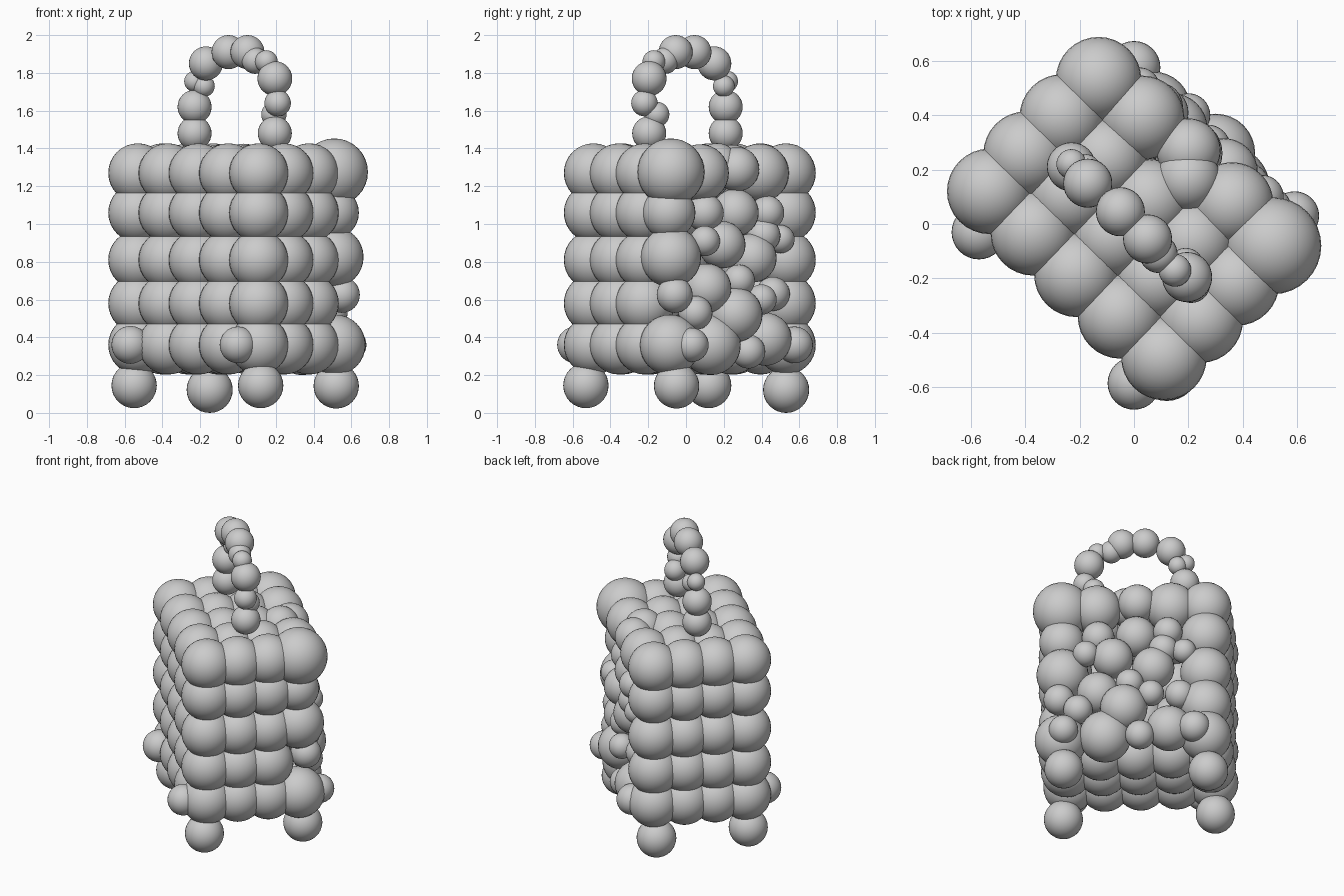
import bpy, bmesh
from mathutils import Matrix, Vector


def ball_cluster(name, balls):
    """One smooth object made of overlapping balls given as (x, y, z, radius)."""
    bm = bmesh.new()
    for x, y, z, r in balls:
        bmesh.ops.create_uvsphere(bm, u_segments=32, v_segments=16, radius=r,
                                  matrix=Matrix.Translation((x, y, z)))
    for f in bm.faces:
        f.smooth = True
    me = bpy.data.meshes.new(name)
    bm.to_mesh(me)
    bm.free()
    ob = bpy.data.objects.new(name, me)
    bpy.context.collection.objects.link(ob)
    return ob


# Box lattice: 5 balls along one side, 4 along the other, turned about 45 degrees
CORNER = Vector((-0.53, 0.12))
SIDE_A = Vector((0.16, -0.1525))
SIDE_B = Vector((0.1333, 0.1367))
ROWS = [0.36, 0.58, 0.81, 1.06, 1.27]


def lattice(i, j, z, r=0.157):
    p = CORNER + SIDE_A * i + SIDE_B * j
    return (p.x, p.y, z, r)


# Three regular walls (the open side, j = 3, is built separately)
walls = []
for z in ROWS:
    for i in range(5):
        for j in range(4):
            if (i in (0, 4) or j == 0) and not (i == 4 and j == 3):
                walls.append(lattice(i, j, z))
ball_cluster("walls", walls)

# Floor and lid fill
ball_cluster("floor", [lattice(i, j, ROWS[0]) for i in (1, 2, 3) for j in (1, 2)])
lid = [lattice(i, j, ROWS[-1], 0.15) for i in (1, 2, 3) for j in (1, 2)]
lid += [(0.03, 0.39, 1.27, 0.155), (0.2, 0.27, 1.29, 0.118),
        (0.2, 0.165, 1.31, 0.118), (0.36, 0.075, 1.27, 0.152)]
ball_cluster("lid", lid)

# Uneven corner column on the right
ball_cluster("right_corner", [
    (0.51, -0.08, 1.275, 0.178), (0.5, -0.09, 1.06, 0.14),
    (0.505, -0.08, 0.825, 0.16), (0.55, -0.06, 0.625, 0.095),
    (0.515, -0.085, 0.36, 0.16)])

# Irregular rear wall
ball_cluster("rear_wall", [
    (0.37, 0.10, 1.06, 0.10), (0.20, 0.26, 1.06, 0.125), (0.09, 0.43, 1.06, 0.09),
    (0.47, 0.10, 0.91, 0.08), (0.33, 0.19, 0.89, 0.125), (0.11, 0.41, 0.94, 0.09),
    (0.02, 0.50, 0.92, 0.075), (0.14, 0.35, 0.82, 0.13), (0.27, 0.28, 0.70, 0.085),
    (0.38, 0.11, 0.66, 0.13), (0.02, 0.46, 0.63, 0.09), (0.20, 0.40, 0.60, 0.08),
    (0.30, 0.26, 0.52, 0.145), (0.49, 0.05, 0.53, 0.09),
    (0.34, 0.13, 0.36, 0.16), (0.07, 0.42, 0.39, 0.14), (0.23, 0.33, 0.325, 0.09)])

# Feet
ball_cluster("feet", [
    (-0.55, 0.12, 0.145, 0.12), (0.12, -0.53, 0.145, 0.12),
    (0.52, -0.05, 0.143, 0.12), (-0.15, 0.53, 0.122, 0.122)])

# Side knobs
ball_cluster("side_knobs", [
    (-0.57, -0.03, 0.36, 0.10), (0.0, -0.585, 0.36, 0.097),
    (0.59, 0.03, 0.36, 0.09), (0.0, 0.575, 0.36, 0.097)])

# Carrying handle
ball_cluster("handle", [
    (-0.23, 0.21, 1.48, 0.09), (-0.23, 0.21, 1.62, 0.09), (-0.23, 0.22, 1.755, 0.055),
    (-0.18, 0.20, 1.73, 0.057), (-0.17, 0.15, 1.85, 0.09), (-0.05, 0.045, 1.91, 0.09),
    (0.05, -0.055, 1.91, 0.09), (0.09, -0.11, 1.865, 0.07), (0.15, -0.17, 1.86, 0.06),
    (0.195, -0.195, 1.77, 0.092), (0.21, -0.22, 1.64, 0.07), (0.19, -0.155, 1.58, 0.067),
    (0.195, -0.195, 1.48, 0.09)])
